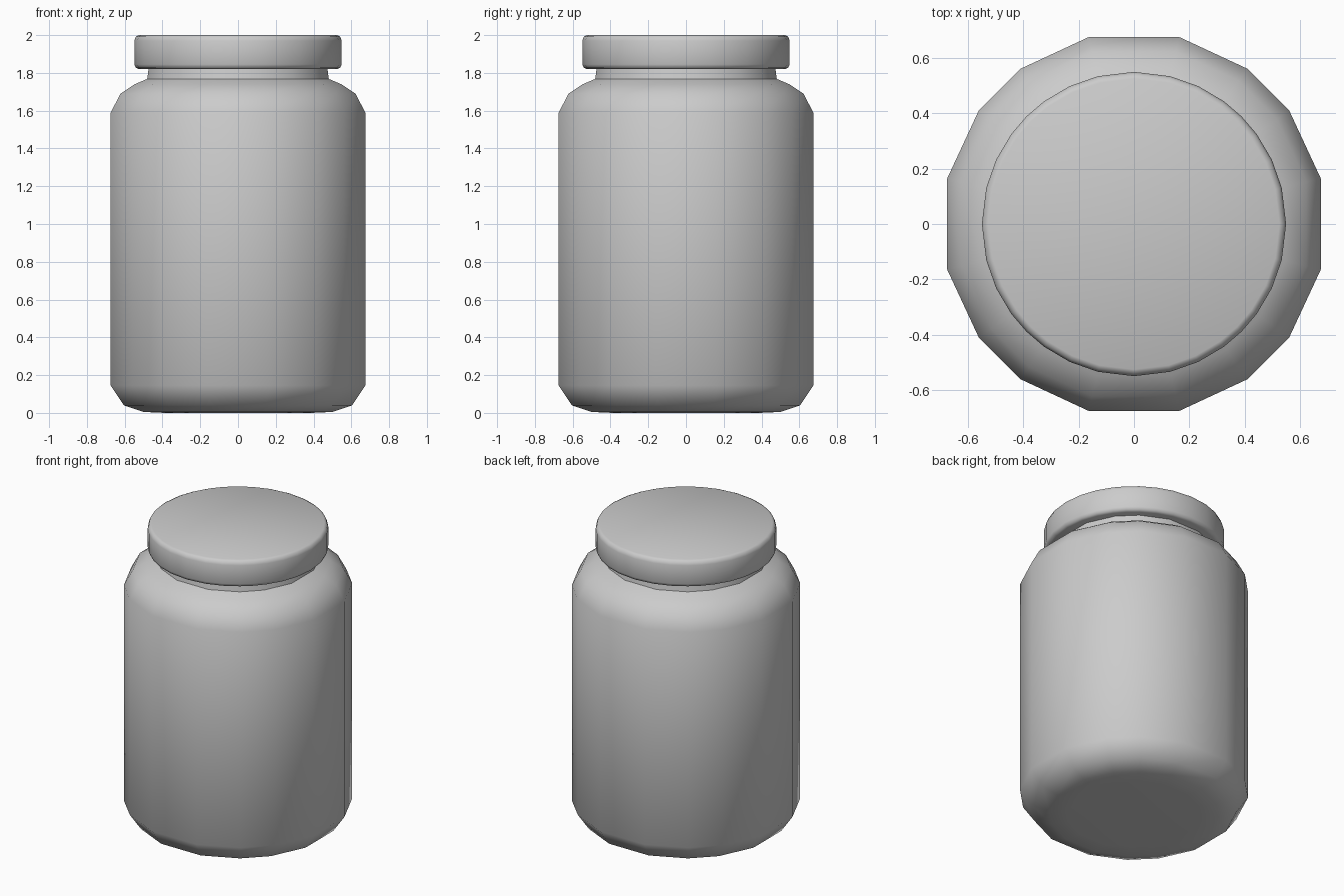
import bpy, bmesh
from math import sin, cos, radians

if "Cube" in bpy.data.objects:
    bpy.data.objects.remove(bpy.data.objects["Cube"])


def quadrant_angles(base):
    return [radians(a + 90 * q) for q in range(4) for a in base]


def lathe(name, profile, angles, smooth=50):
    """Revolve (radius, z) points around z using the given angles, capping both ends."""
    bm = bmesh.new()
    rings = [[bm.verts.new((r * cos(a), r * sin(a), z)) for a in angles]
             for r, z in profile]
    n = len(angles)
    for low, high in zip(rings, rings[1:]):
        for i in range(n):
            j = (i + 1) % n
            bm.faces.new((low[i], low[j], high[j], high[i]))
    bm.faces.new(rings[0][::-1])
    bm.faces.new(rings[-1])
    mesh = bpy.data.meshes.new(name)
    bm.to_mesh(mesh)
    bm.free()
    obj = bpy.data.objects.new(name, mesh)
    bpy.context.collection.objects.link(obj)
    bpy.ops.object.select_all(action='DESELECT')
    obj.select_set(True)
    bpy.context.view_layer.objects.active = obj
    bpy.ops.object.shade_smooth_by_angle(angle=radians(smooth))
    return obj


# Jar body: twelve sides, rounded base and shoulder, short neck
lathe("jar_body",
      [(0.40, 0.0), (0.515, 0.005), (0.622, 0.04), (0.694, 0.145),
       (0.694, 1.59), (0.640, 1.69), (0.563, 1.74), (0.495, 1.768),
       (0.486, 1.83)],
      quadrant_angles([13.7, 36.2, 53.8, 76.3]))

# Lid: finer round disc with softened rims
lathe("lid",
      [(0.525, 1.82), (0.541, 1.827), (0.549, 1.845),
       (0.549, 1.97), (0.541, 1.992), (0.525, 2.0)],
      quadrant_angles([0, 13.7, 25, 36.2, 45, 53.8, 65, 76.3]))
